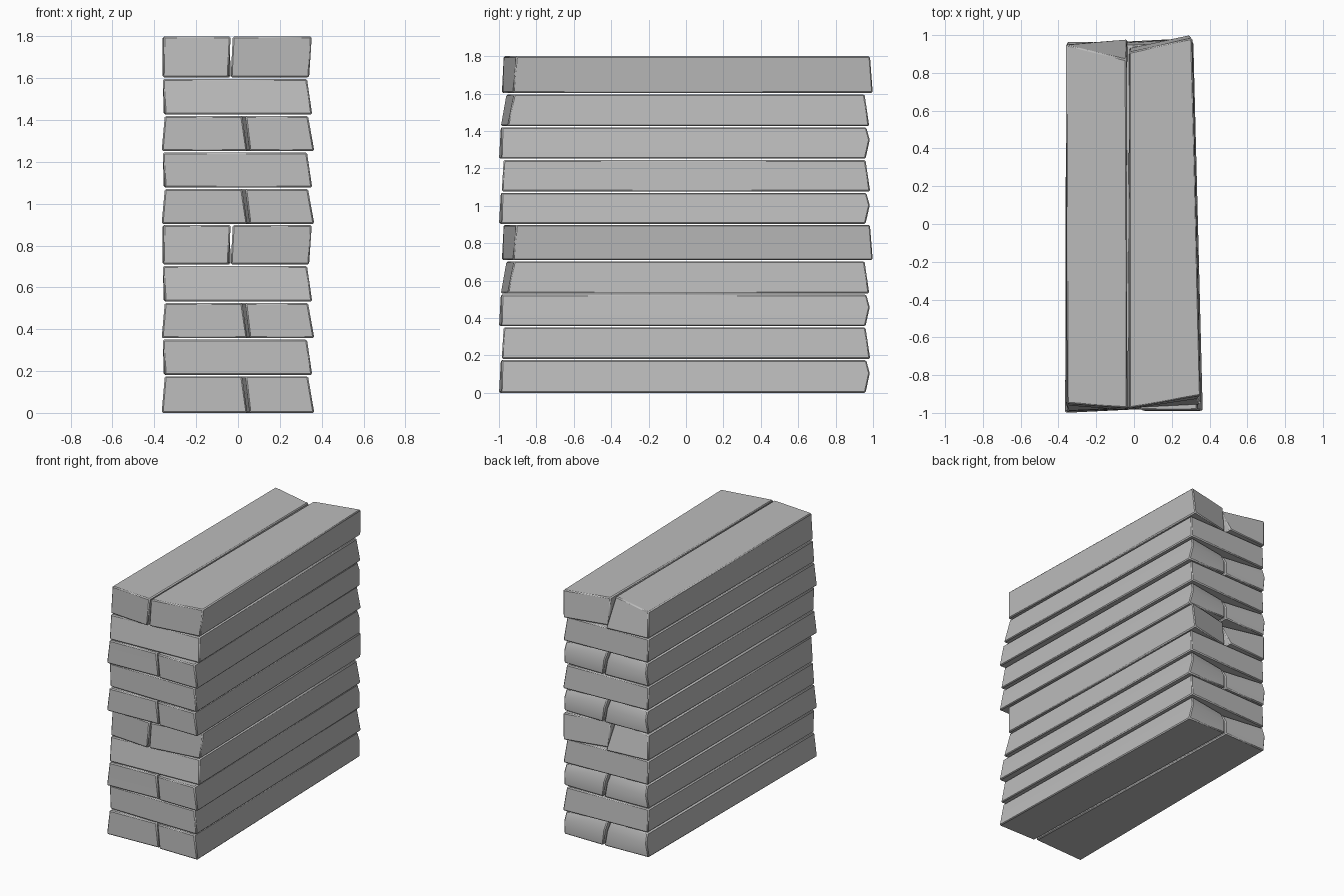
import bpy
import bmesh
from mathutils import Vector

if "Cube" in bpy.data.objects:
    bpy.data.objects.remove(bpy.data.objects["Cube"], do_unlink=True)

stone = bpy.data.materials.new("plain grey stone")
stone.use_nodes = True
grey = (0.5, 0.5, 0.5, 1)
stone.diffuse_color = grey
stone.node_tree.nodes["Principled BSDF"].inputs["Base Color"].default_value = grey


def make_slab(name, bottom_z, top_z, bottom, top, bulge=0.0):
    """Loft a rough-cut slab; corners run front-left, front-right, back-right, back-left."""
    low = [Vector((x, y, bottom_z)) for x, y in bottom]
    high = [Vector((x, y, top_z)) for x, y in top]
    middle = [a.lerp(b, 0.6) for a, b in zip(low, high)]
    for corner in middle[2:]:
        corner.y += bulge
    levels = [low, middle, high] if bulge else [low, high]

    bm = bmesh.new()
    rings = [[bm.verts.new(corner) for corner in level] for level in levels]
    bm.faces.new(rings[0][::-1])
    bm.faces.new(rings[-1])
    for under, over in zip(rings, rings[1:]):
        for i in range(len(under)):
            j = (i + 1) % len(under)
            bm.faces.new((under[i], under[j], over[j], over[i]))
    bmesh.ops.recalc_face_normals(bm, faces=bm.faces)
    mesh = bpy.data.meshes.new(name)
    bm.to_mesh(mesh)
    bm.free()

    slab = bpy.data.objects.new(name, mesh)
    bpy.context.collection.objects.link(slab)
    mesh.materials.append(stone)
    bevel = slab.modifiers.new("worn edges", "BEVEL")
    bevel.width = 0.007
    bevel.segments = 1
    bevel.limit_method = "ANGLE"
    bpy.ops.object.select_all(action="DESELECT")
    slab.select_set(True)
    bpy.context.view_layer.objects.active = slab
    bpy.ops.object.shade_smooth_by_angle()


# Course of two slabs with the joint right of centre and rounded back ends
def split_course(label, z0, z1):
    make_slab("wide_slab_" + label, z0, z1,
              [(-.365, -1), (.045, -.98), (-.01, .96), (-.36, .945)],
              [(-.35, -.99), (.02, -.975), (-.025, .9), (-.35, .945)], 0.02)
    make_slab("narrow_slab_" + label, z0, z1,
              [(.055, -.99), (.365, -.99), (.315, .96), (0, .96)],
              [(.035, -.985), (.335, -.985), (.295, .965), (-.01, .91)], 0.02)


# Course of one full-width slab
def full_course(label, z0, z1):
    make_slab("full_slab_" + label, z0, z1,
              [(-.35, -.98), (.355, -.985), (.31, .985), (-.355, .95)],
              [(-.36, -.975), (.33, -.975), (.295, .96), (-.355, .94)])


# Full-width slab whose front is cut at a slant
def slanted_course(label, z0, z1):
    make_slab("slanted_slab_" + label, z0, z1,
              [(-.35, -.99), (.355, -.955), (.31, .98), (-.355, .95)],
              [(-.36, -.96), (.33, -.92), (.295, .955), (-.355, .94)])


# Tall course of two slabs with the joint left of centre
def tall_course(label, z0, z1):
    make_slab("tall_left_slab_" + label, z0, z1,
              [(-.36, -.96), (-.045, -.985), (-.035, .98), (-.36, .95)],
              [(-.355, -.95), (-.035, -.975), (-.04, .87), (-.36, .95)])
    make_slab("tall_right_slab_" + label, z0, z1,
              [(-.035, -.98), (.34, -.925), (.295, 1), (-.025, .93)],
              [(-.025, -.975), (.353, -.908), (.307, .985), (-.025, .91)])


# Stack the courses from the ground up
courses = [
    ("first", split_course, 0, .175), ("second", full_course, .182, .35),
    ("third", split_course, .357, .526), ("fourth", slanted_course, .532, .703),
    ("fifth", tall_course, .71, .898), ("sixth", split_course, .904, 1.07),
    ("seventh", full_course, 1.077, 1.245), ("eighth", split_course, 1.252, 1.42),
    ("ninth", slanted_course, 1.426, 1.596), ("tenth", tall_course, 1.604, 1.8),
]
for label, build, z0, z1 in courses:
    build(label, z0, z1)
